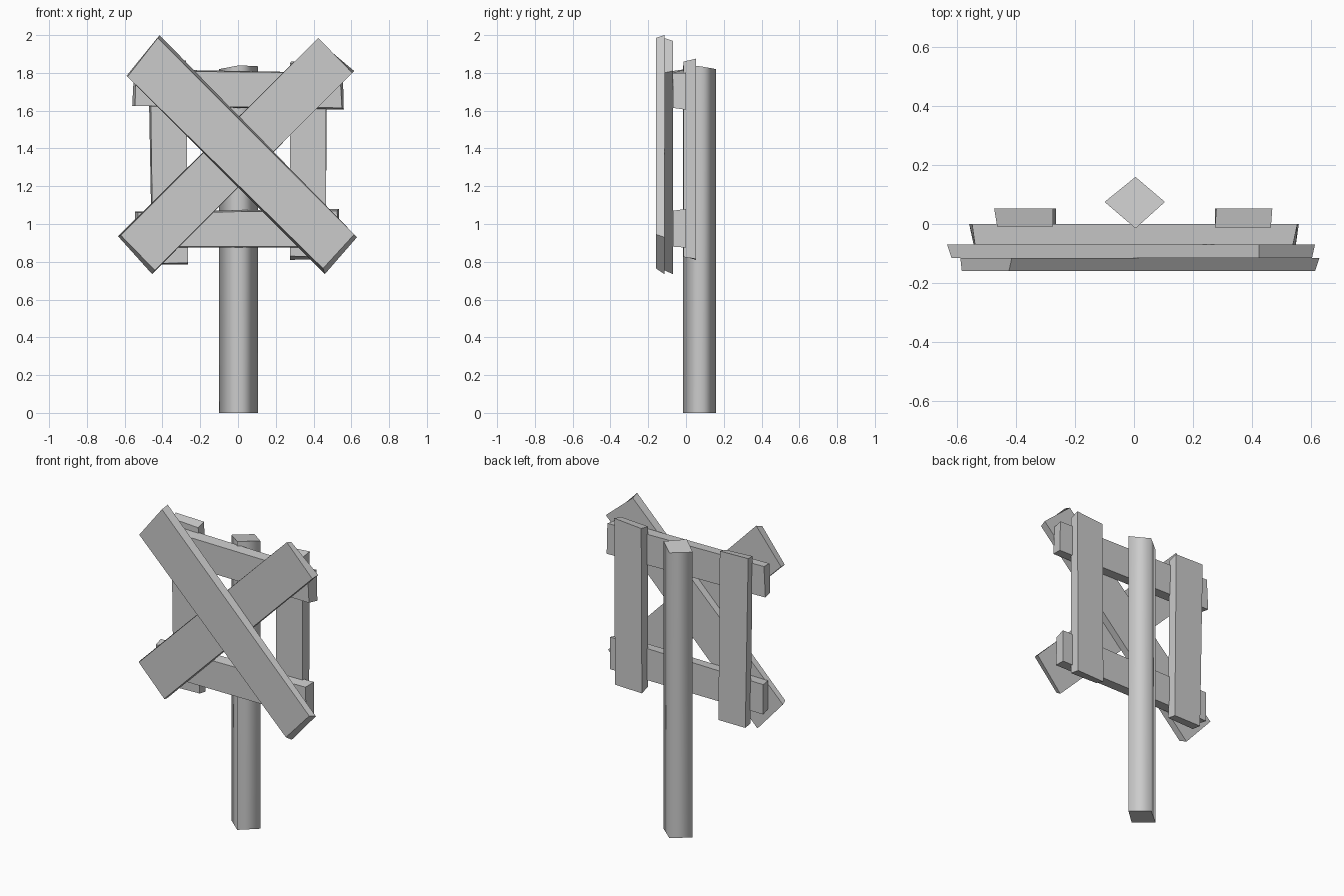
import bpy
import bmesh

if "Cube" in bpy.data.objects:
    bpy.data.objects.remove(bpy.data.objects["Cube"], do_unlink=True)

wood = bpy.data.materials.new("weathered_grey")
wood.use_nodes = True
GREY = (0.6, 0.6, 0.6, 1)
wood.diffuse_color = GREY
wood.node_tree.nodes["Principled BSDF"].inputs["Base Color"].default_value = GREY


def loft(name, ring_a, ring_b, smooth_sides=False):
    """Solid between two matching rings of points, closed by flat caps."""
    bm = bmesh.new()
    a = [bm.verts.new(p) for p in ring_a]
    b = [bm.verts.new(p) for p in ring_b]
    bm.faces.new(a)
    bm.faces.new(b)
    n = len(a)
    for i in range(n):
        j = (i + 1) % n
        side = bm.faces.new((a[i], a[j], b[j], b[i]))
        side.smooth = smooth_sides
    bmesh.ops.recalc_face_normals(bm, faces=bm.faces)
    mesh = bpy.data.meshes.new(name)
    bm.to_mesh(mesh)
    bm.free()
    mesh.materials.append(wood)
    obj = bpy.data.objects.new(name, mesh)
    bpy.context.collection.objects.link(obj)
    return obj


def plank(name, y_front, y_back, front, back):
    """Rough board facing the front, given its (x, z) corners on both faces."""
    return loft(name, [(x, y_front, z) for x, z in front],
                [(x, y_back, z) for x, z in back])


# Square post set cornerwise, with a slightly uneven top
diamond = [(-0.10, 0.075), (0.005, -0.015), (0.105, 0.075), (0.005, 0.16)]
tops = [1.82, 1.84, 1.835, 1.82]
loft("post", [(x, y, 0) for x, y in diamond],
     [(x, y, z) for (x, y), z in zip(diamond, tops)], smooth_sides=True)

# Upright boards
plank("right_upright", -0.008, 0.052,
      [(-0.45, 0.79), (-0.265, 0.795), (-0.275, 1.85), (-0.465, 1.86)],
      [(-0.455, 0.785), (-0.265, 0.785), (-0.275, 1.865), (-0.475, 1.87)])
plank("left_upright", -0.012, 0.052,
      [(0.275, 0.83), (0.465, 0.825), (0.465, 1.86), (0.275, 1.85)],
      [(0.275, 0.81), (0.465, 0.815), (0.47, 1.875), (0.28, 1.86)])

# Cross rails
plank("upper_rail", -0.07, 0,
      [(-0.545, 1.625), (0.55, 1.615), (0.54, 1.80), (-0.54, 1.81)],
      [(-0.56, 1.625), (0.56, 1.605), (0.555, 1.80), (-0.55, 1.82)])
plank("lower_rail", -0.07, 0,
      [(-0.53, 0.88), (0.53, 0.88), (0.525, 1.07), (-0.53, 1.06)],
      [(-0.545, 0.875), (0.535, 0.875), (0.535, 1.08), (-0.545, 1.065)])

# Diagonal boards crossed on the front
plank("rear_diagonal", -0.115, -0.07,
      [(-0.62, 0.94), (-0.44, 0.755), (0.605, 1.80), (0.425, 1.985)],
      [(-0.635, 0.935), (-0.455, 0.735), (0.615, 1.81), (0.425, 1.97)])
plank("front_diagonal", -0.16, -0.115,
      [(-0.585, 1.78), (-0.425, 1.985), (0.615, 0.945), (0.45, 0.765)],
      [(-0.59, 1.785), (-0.415, 2.0), (0.63, 0.93), (0.46, 0.735)])
